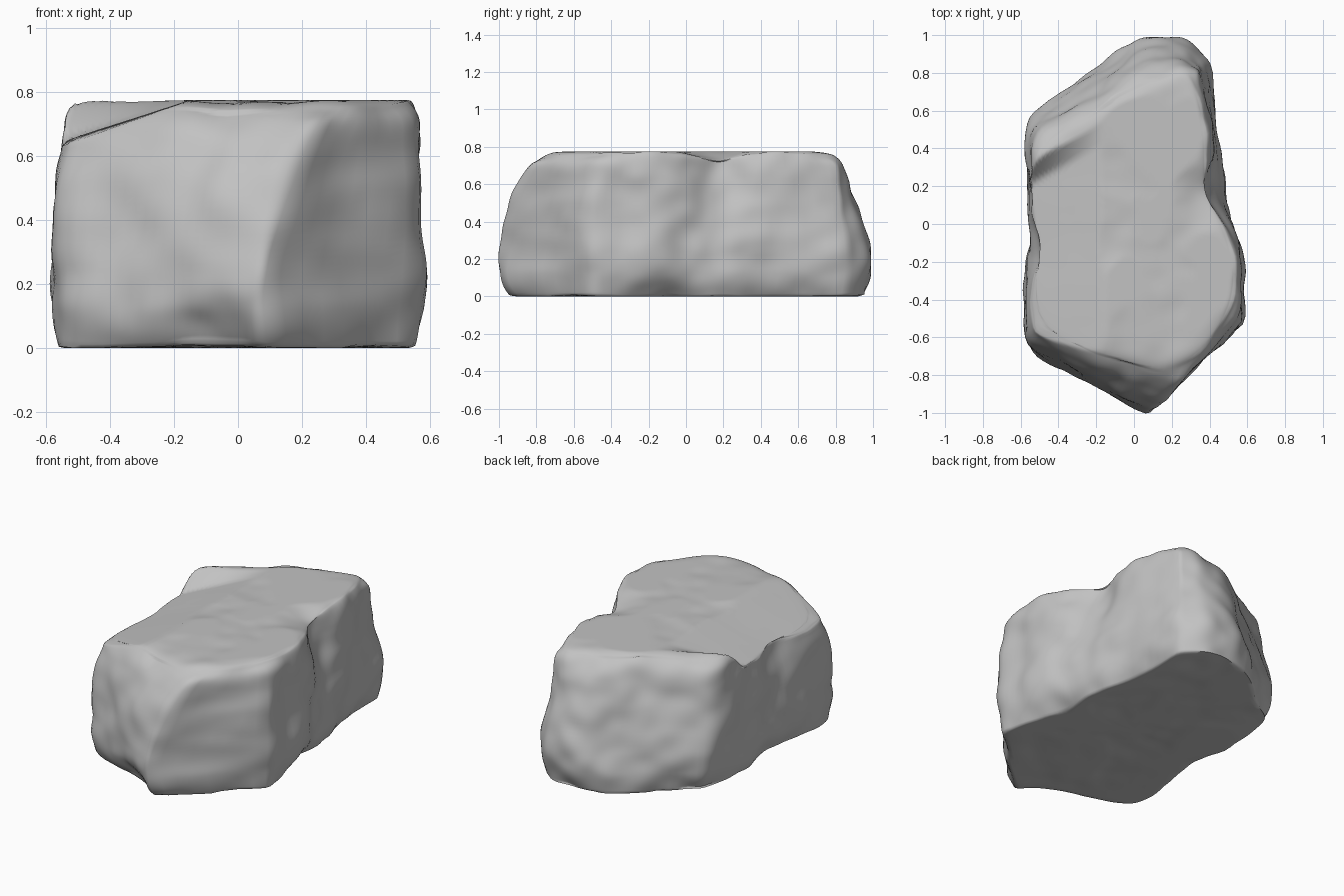
import bpy
import bmesh
import math
from mathutils import Vector, noise

cube = bpy.data.objects.get("Cube")
if cube:
    bpy.data.objects.remove(cube, do_unlink=True)

# Plan outlines of the foot, the widest part and the top, in step
foot = [(.08, -.93), (.56, -.51), (.48, -.22), (.38, -.06), (.48, .15), (.36, .38),
        (.38, .84), (.27, .96), (.1, .98), (-.08, .9), (-.24, .73), (-.53, .59),
        (-.55, .3), (-.48, -.08), (-.55, -.3), (-.55, -.62), (-.28, -.77), (-.06, -.82)]
widest = [(.07, -1.03), (.585, -.53), (.58, -.2), (.53, .02), (.49, .2), (.45, .42),
          (.395, .86), (.28, .98), (.1, 1.02), (-.09, .93), (-.26, .75), (-.57, .62),
          (-.575, .32), (-.56, -.02), (-.575, -.3), (-.585, -.66), (-.3, -.83), (-.07, -.98)]
top = [(.33, -.75), (.53, -.47), (.55, -.2), (.47, .03), (.39, .2), (.39, .42),
       (.33, .79), (.24, .79), (.06, .71), (-.1, .62), (-.25, .53), (-.51, .42),
       (-.54, .2), (-.52, -.02), (-.54, -.28), (-.53, -.54), (-.21, -.67), (.05, -.73)]

# Height, outline below, outline above, blend between them, scale of the ring
levels = [(0, foot, widest, 0, .3), (0, foot, widest, 0, .7), (0, foot, widest, 0, 1),
          (.07, foot, widest, .6, 1), (.17, widest, top, 0, 1),
          (.35, widest, top, .14, 1), (.55, widest, top, .4, 1),
          (.68, widest, top, .62, 1), (.75, widest, top, .84, 1),
          (.78, widest, top, 1, .96), (.78, widest, top, 1, .65), (.78, widest, top, 1, .3)]
ridge_columns = {0: .7, 1: .6, 6: .5, 7: .3, 11: .3, 12: .3, 15: .4}

# Cage of stacked rings
bm = bmesh.new()
crease = bm.edges.layers.float.new("crease_edge")
rings = []
for z, lower, upper, blend, scale in levels:
    ring = []
    for a, b in zip(lower, upper):
        p = Vector(a).lerp(Vector(b), blend) * scale
        ring.append(bm.verts.new((p.x, p.y, z)))
    rings.append(ring)
count = len(widest)
for low, high in zip(rings, rings[1:]):
    for i in range(count):
        j = (i + 1) % count
        bm.faces.new((low[i], low[j], high[j], high[i]))
for ring in (rings[0], rings[-1]):
    centre = bm.verts.new((0, 0, ring[0].co.z))
    for i in range(count):
        bm.faces.new((ring[i], ring[(i + 1) % count], centre))
bmesh.ops.recalc_face_normals(bm, faces=bm.faces)

# Sharper ridges at the corners and around the foot
for column, weight in ridge_columns.items():
    for low, high in zip(rings[2:8], rings[3:9]):
        bm.edges.get((low[column], high[column]))[crease] = weight
for i in range(count):
    bm.edges.get((rings[2][i], rings[2][(i + 1) % count]))[crease] = .5

mesh = bpy.data.meshes.new("rock")
bm.to_mesh(mesh)
bm.free()
rock = bpy.data.objects.new("rock", mesh)
bpy.context.collection.objects.link(rock)
bpy.context.view_layer.objects.active = rock
rock.select_set(True)
subdivide = rock.modifiers.new("round", 'SUBSURF')
subdivide.levels = 3
bpy.ops.object.modifier_apply(modifier=subdivide.name)

# Hollows worn into the surface: place, radius, depth
hollows = [
    ((.42, .17, .68), .15, .06),     # notch in the left rim
    ((.52, .2, .42), .16, .025),
    ((-.57, -.12, .66), .16, .05),   # notch in the right rim
    ((-.57, -.05, .3), .14, .02),
    ((-.15, -.1, .78), .2, .015),
    ((.2, -.15, .78), .16, .012),
    ((.36, -.74, .4), .18, .02),
    ((-.15, .85, .4), .2, .012),
]


def shoulder_height(x, y):
    """Height of the top, which slopes down to the right in front of a step."""
    slope = max(0, -.15 - x) * .36
    step = (.33 + (x + .55) * .55 - y) / .12
    return .775 - slope * min(max(step, 0), 1)


# Wear and weathering
normals = [v.normal.copy() for v in mesh.vertices]
for v, normal in zip(mesh.vertices, normals):
    p = v.co.copy()
    push = .035 * noise.noise(p * 3.1 + Vector((4, 2, 7)))
    push += .014 * noise.noise(p * 8 + Vector((1, 5, 3)))
    if abs(normal.z) > .8:
        push *= .5
    for place, radius, depth in hollows:
        distance = (p - Vector(place)).length
        push -= depth * math.exp(-(distance / radius) ** 2)
    p += normal * push
    excess = p.z - shoulder_height(p.x, p.y)
    if excess > 0:
        p.z -= excess * .9
    p.z = min(max(p.z, 0), .775)
    v.co = p
mesh.update()

# Stone colour
stone = bpy.data.materials.new("stone_grey")
stone.use_nodes = True
colour = (.54, .54, .54, 1)
stone.diffuse_color = colour
shader = stone.node_tree.nodes["Principled BSDF"]
shader.inputs["Base Color"].default_value = colour
shader.inputs["Roughness"].default_value = .9
mesh.materials.append(stone)
bpy.ops.object.shade_smooth_by_angle(angle=math.radians(60))
